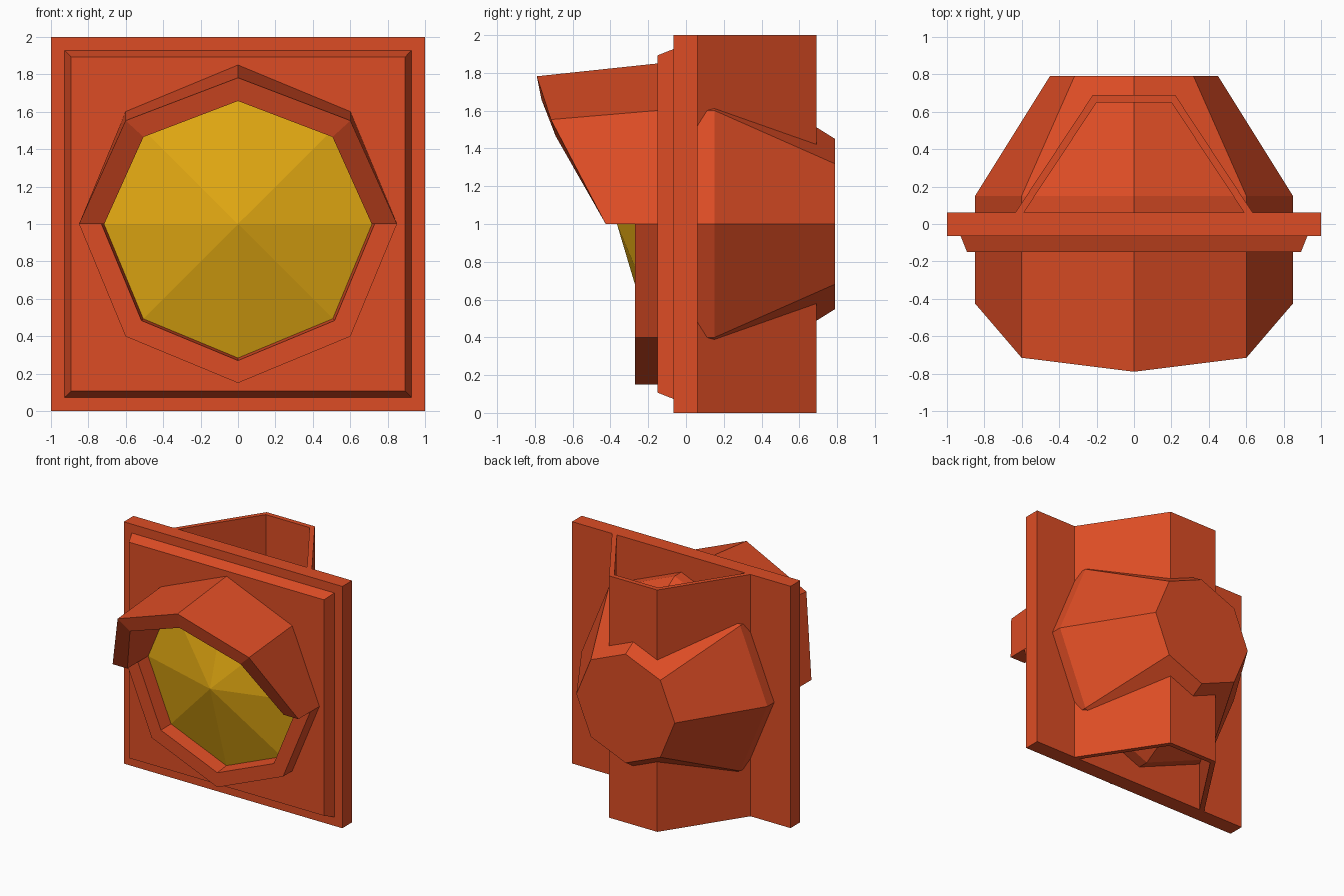
import bpy, bmesh
from math import sin, cos, pi

if "Cube" in bpy.data.objects:
    bpy.data.objects.remove(bpy.data.objects["Cube"])


def make_material(name, rgb):
    mat = bpy.data.materials.new(name)
    mat.use_nodes = True
    color = (*rgb, 1)
    mat.diffuse_color = color
    node = mat.node_tree.nodes["Principled BSDF"]
    node.inputs["Base Color"].default_value = color
    node.inputs["Roughness"].default_value = 0.8
    return mat


RED = make_material("orange red", (0.72, 0.073, 0.018))
YELLOW = make_material("amber yellow", (0.75, 0.39, 0.006))
MID = 1.0    # height of the lamp axis
STEP = pi / 4


def loft(name, sections, mat, cap=True):
    """Skin a row of matching closed sections, flat shaded."""
    bm = bmesh.new()
    rows = [[bm.verts.new(p) for p in s] for s in sections]
    for a, b in zip(rows, rows[1:]):
        for i in range(len(a)):
            j = (i + 1) % len(a)
            bm.faces.new((a[i], a[j], b[j], b[i]))
    if cap:
        bm.faces.new(rows[0])
        bm.faces.new(rows[-1])
    bmesh.ops.recalc_face_normals(bm, faces=bm.faces)
    mesh = bpy.data.meshes.new(name)
    bm.to_mesh(mesh)
    bm.free()
    mesh.materials.append(mat)
    obj = bpy.data.objects.new(name, mesh)
    bpy.context.collection.objects.link(obj)
    return obj


def polar(k, r, y, squash=1.0):
    return (r * cos(k * STEP), y, MID + r * sin(k * STEP) * squash)


def octagon(r, y):
    return [polar(k, r, y) for k in range(8)]


def square(h, y):
    return [(x * h, y, MID + z * h) for x, z in ((-1, -1), (1, -1), (1, 1), (-1, 1))]


# Mounting plate and the bevelled panel on its front
loft("mounting_plate", [square(1, -0.065), square(1, 0.062)], RED)
loft("front_panel", [square(0.927, -0.064), square(0.893, -0.15)], RED)

# Visor over the upper half, longest at the top
depths = [(0.425, 0.425), (0.715, 0.69), (0.79, 0.765), (0.715, 0.69), (0.425, 0.425)]
loft("visor", [
    [polar(k, 0.85, -0.15), polar(k, 0.85, -outer, 0.92),
     polar(k, 0.715, -inner, 0.92), polar(k, 0.715, -0.14)]
    for k, (outer, inner) in enumerate(depths)], RED)

# Shallow rim around the lower half
loft("lower_rim", [
    [polar(k, 0.85, -0.15), polar(k, 0.85, -0.27),
     polar(k, 0.73, -0.27), polar(k, 0.715, -0.14)]
    for k in range(4, 9)], RED)

# Faceted lens, a shallow eight-sided cone
loft("lens", [octagon(0.72, -0.14), octagon(0.72, -0.151), octagon(0.002, -0.365)], YELLOW)

# Lamp housing tapering to the rear
loft("rear_housing", [octagon(0.85, 0.06), octagon(0.85, 0.15), octagon(0.45, 0.79)], RED)

# Thin-walled upright channel, open at top and bottom
half = [(0.635, 0.06), (0.22, 0.69), (0.20, 0.65), (0.59, 0.06)]
left_outer, left_back, left_inner_back, left_inner = half


def flip(p):
    return (-p[0], p[1])


profile = [left_outer, left_back, flip(left_back), flip(left_outer),
           flip(left_inner), flip(left_inner_back), left_inner_back, left_inner]
loft("rear_channel", [[(x, y, z) for x, y in profile] for z in (0, 2)], RED)
